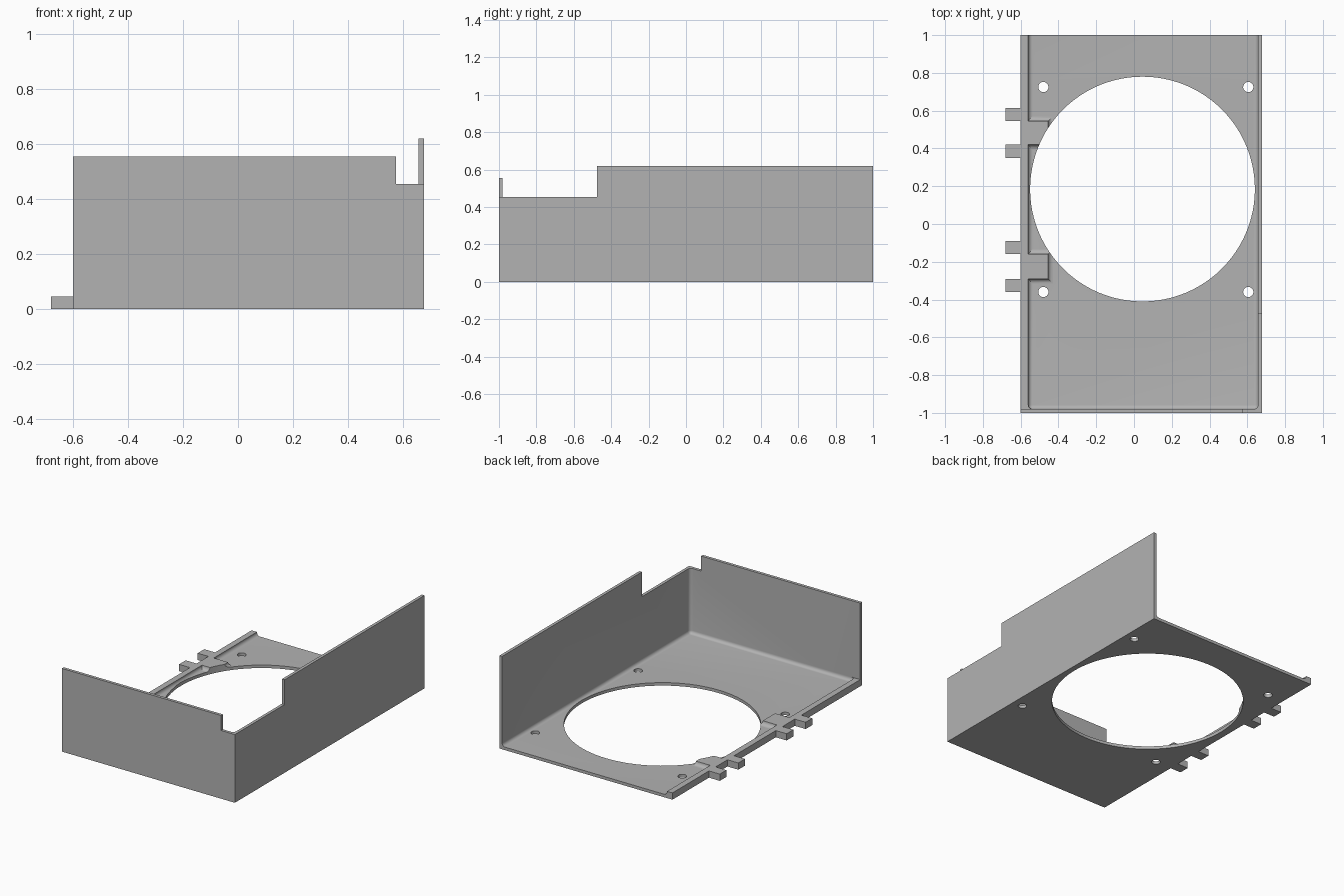
import bpy, bmesh, math

cube = bpy.data.objects.get("Cube")
if cube:
    bpy.data.objects.remove(cube, do_unlink=True)

grey = bpy.data.materials.new("plain grey")
grey.use_nodes = True
grey.diffuse_color = (0.45, 0.45, 0.45, 1)
grey.node_tree.nodes["Principled BSDF"].inputs["Base Color"].default_value = grey.diffuse_color

FLOOR, RIM, FILLET = 0.02, 0.045, 0.022
LEFT, RIGHT, WALL = -0.6, 0.677, 0.02
RIM_IN = -0.56
HOLE = (0.045, 0.185)


def finish(bm, name):
    bmesh.ops.recalc_face_normals(bm, faces=bm.faces)
    mesh = bpy.data.meshes.new(name)
    bm.to_mesh(mesh)
    bm.free()
    mesh.materials.append(grey)
    ob = bpy.data.objects.new(name, mesh)
    bpy.context.collection.objects.link(ob)
    return ob


def box(name, xs, ys, zs, bevel=0):
    bm = bmesh.new()
    bmesh.ops.create_cube(bm, size=1)
    for v in bm.verts:
        v.co = [r[0] if c < 0 else r[1] for c, r in zip(v.co, (xs, ys, zs))]
    if bevel:
        bmesh.ops.bevel(bm, geom=bm.edges[:], offset=bevel, segments=6,
                        profile=0.5, affect='EDGES')
    return finish(bm, name)


def cylinder(name, x, y, radius, sides):
    bm = bmesh.new()
    bmesh.ops.create_cone(bm, cap_ends=True, segments=sides, radius1=radius,
                          radius2=radius, depth=0.4)
    bmesh.ops.translate(bm, verts=bm.verts, vec=(x, y, 0))
    return finish(bm, name)


def select(ob):
    bpy.ops.object.select_all(action='DESELECT')
    ob.select_set(True)
    bpy.context.view_layer.objects.active = ob


def cut(ob, cutter):
    select(ob)
    mod = ob.modifiers.new("cut", 'BOOLEAN')
    mod.operation = 'DIFFERENCE'
    mod.solver = 'EXACT'
    mod.object = cutter
    bpy.ops.object.modifier_apply(modifier=mod.name)
    bpy.data.objects.remove(cutter, do_unlink=True)


def smooth(ob):
    select(ob)
    bpy.ops.object.shade_smooth_by_angle(angle=math.radians(30))


def main_hole():
    return cylinder("hole_cutter", *HOLE, 0.595, 96)


# Tray with two tall walls, hollowed with rounded inner corners
tray = box("tray", (LEFT, RIGHT), (-1, 1), (0, 0.62))
cut(tray, box("cavity", (RIM_IN, RIGHT - WALL), (-1 + WALL, 1.2), (FLOOR, 0.9), FILLET))
cut(tray, box("rim_clearance", (-0.8, -0.4), (-1 + WALL, 1.3), (RIM, 1)))

# Stepped tops of the front and side walls
cut(tray, box("front_step", (-0.8, 0.6), (-1.2, -0.7), (0.555, 1.1)))
cut(tray, box("corner_step", (0.575, 0.8), (-1.3, -0.475), (0.455, 1.2)))

# Large round opening and four screw holes
cut(tray, main_hole())
for x in (-0.48, 0.605):
    for y in (-0.36, 0.725):
        cut(tray, cylinder("screw_cutter", x, y, 0.027, 32))
smooth(tray)


def pad(name, y0, y1):
    """Raised pad whose sides flare into the floor with a concave fillet."""
    r = RIM - FLOOR
    steps = [(r, FLOOR - 0.01)]
    for i in range(7):
        a = math.pi / 2 * i / 6
        steps.append((r * (1 - math.sin(a)), FLOOR + r * (1 - math.cos(a))))
    bm = bmesh.new()
    rings = []
    for e, z in steps:
        rings.append([bm.verts.new(p) for p in (
            (RIM_IN, y0 - e, z), (-0.455 + e, y0 - e, z),
            (-0.455 + e, y1 + e, z), (RIM_IN, y1 + e, z))])
    for low, high in zip(rings, rings[1:]):
        for i in range(4):
            j = (i + 1) % 4
            bm.faces.new((low[i], low[j], high[j], high[i]))
    bm.faces.new(rings[0][::-1])
    bm.faces.new(rings[-1])
    ob = finish(bm, name)
    cut(ob, main_hole())
    smooth(ob)


# Two hinge stations, each a pad between a pair of outer tabs
for label, y0, y1 in (("front", -0.29, -0.16), ("back", 0.42, 0.545)):
    pad(label + "_pad", y0, y1)
    box(label + "_tab_a", (-0.68, LEFT), (y0 - 0.07, y0), (0, RIM))
    box(label + "_tab_b", (-0.68, LEFT), (y1, y1 + 0.07), (0, RIM))
